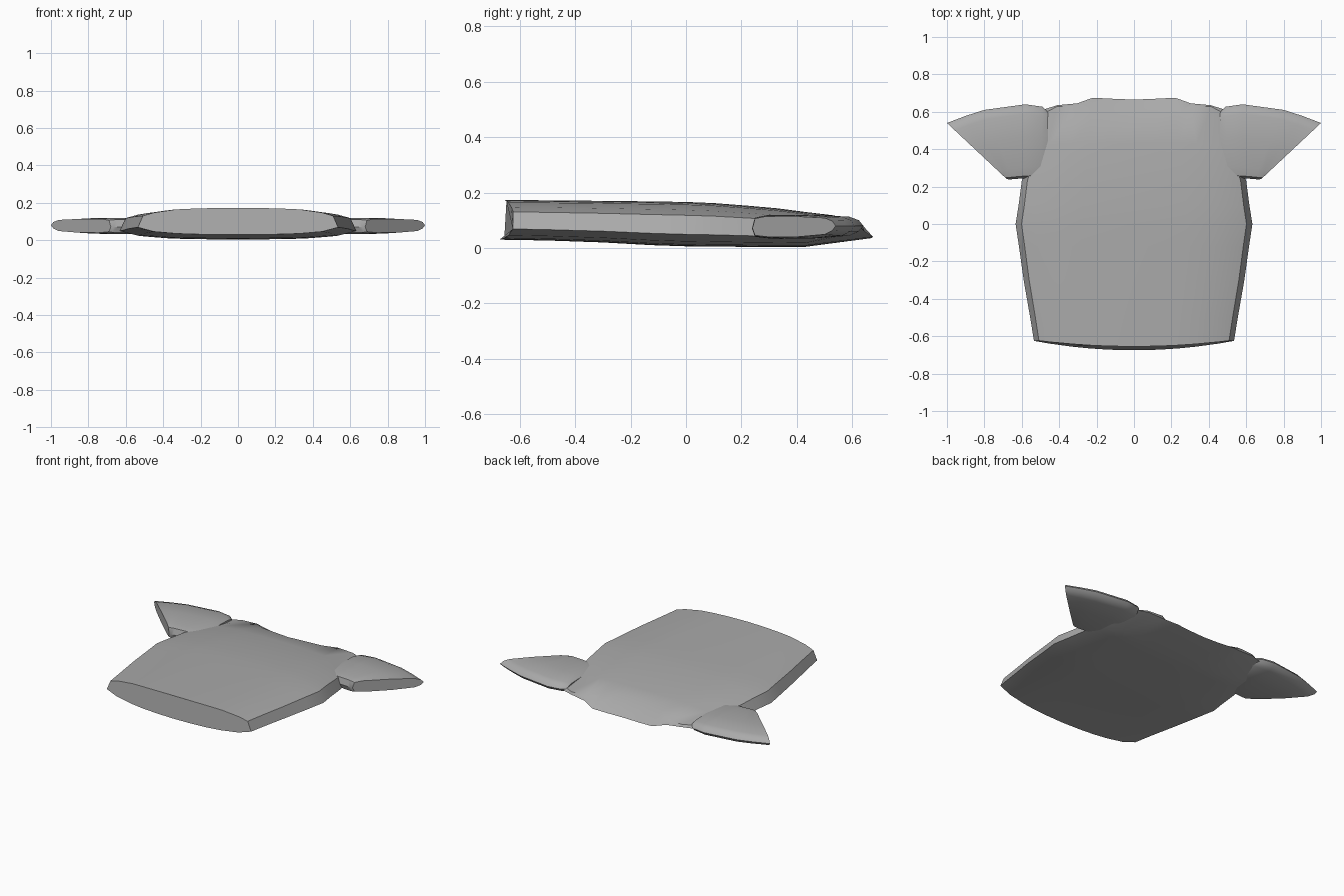
import bpy, bmesh, math

cube = bpy.data.objects.get("Cube")
if cube:
    bpy.data.objects.remove(cube)

# One plain cloth colour
cloth = bpy.data.materials.new("grey_cloth")
cloth.use_nodes = True
GREY = (0.4, 0.4, 0.4, 1)
cloth.diffuse_color = GREY
cloth.node_tree.nodes["Principled BSDF"].inputs["Base Color"].default_value = GREY


def loft(name, rings, bridge_end):
    """Skin closed rings; close the first with an n-gon and the last with an n-gon or strips."""
    bm = bmesh.new()
    loops = [[bm.verts.new(p) for p in ring] for ring in rings]
    n = len(loops[0])
    for a, b in zip(loops, loops[1:]):
        for i in range(n):
            j = (i + 1) % n
            bm.faces.new((a[i], a[j], b[j], b[i]))
    bm.faces.new(loops[0])
    last = loops[-1]
    if bridge_end:
        # Strips joining the upper half of the ring to the lower half
        h = n // 2
        for i in range(h):
            if i in (0, h - 1):
                continue
            bm.faces.new((last[i], last[i + 1], last[n - 2 - i], last[n - 1 - i]))
        bm.faces.new((last[0], last[1], last[n - 2], last[n - 1]))
    else:
        bm.faces.new(last)
    bmesh.ops.recalc_face_normals(bm, faces=bm.faces)
    mesh = bpy.data.meshes.new(name)
    bm.to_mesh(mesh)
    bm.free()
    mesh.materials.append(cloth)
    obj = bpy.data.objects.new(name, mesh)
    bpy.context.collection.objects.link(obj)
    bpy.ops.object.select_all(action='DESELECT')
    obj.select_set(True)
    bpy.context.view_layer.objects.active = obj
    bpy.ops.object.shade_smooth_by_angle(angle=math.radians(35))
    return obj


# Half cross-section of the torso: share of width, share of height
UPPER = [(0, 1), (.25, .99), (.45, .97), (.62, .94), (.84, .82), (.95, .7)]
LOWER = [(1, .27), (.84, .11), (.62, .04), (.45, .015), (.25, .005), (0, 0)]


def section(width, top, bottom, upper_y, lower_y):
    """Mirror the half section into a closed ring: upper row left to right, lower row back."""
    up = [(f * width, y, bottom + h * (top - bottom)) for (f, h), y in zip(UPPER, upper_y)]
    low = [(f * width, y, bottom + h * (top - bottom)) for (f, h), y in zip(LOWER, lower_y)]

    def flip(p):
        return (-p[0], p[1], p[2])
    return [flip(p) for p in up[:0:-1]] + up + low + [flip(p) for p in low[-2::-1]]


# Torso, from the bowed hem up to the neckline and shoulders
hem_up = [-.655 + .035 * f * f for f, h in UPPER]
hem_low = [-.675 + .05 * f * f for f, h in LOWER]
rings = [section(.535, .173, .03, hem_up, hem_low)]
for y, width, top, bottom in [(-.5, .555, .172, .027), (-.3, .59, .17, .02),
                              (-.12, .615, .168, .01), (0, .633, .166, .006),
                              (.1, .617, .162, .005), (.23, .6, .152, .004),
                              (.33, .57, .143, .004), (.43, .54, .13, .004)]:
    rings.append(section(width, top, bottom, [y] * 6, [y] * 6))
neck = section(.49, .12, .03,
               [.53, .548, .572, .632, .628, .6],
               [.61, .635, .645, .675, .67, .665])
# Shoulder seams meet between the two sheets, the collar stays open
heights = {0: .118, .25: .114, .45: .105, .62: .088, .84: .085, .95: .085}
low_heights = {0: .035, .25: .036, .45: .04, .62: .06, .84: .07, 1: .07}
neck = [(x, y, (heights if i < 11 else low_heights)[round(abs(x) / .49, 2)])
        for i, (x, y, z) in enumerate(neck)]
rings.append(neck)


def close_halves(name, rings):
    """Pad each ring so both halves hold the same number of points."""
    return loft(name, rings, True)


close_halves("shirt_body", rings)

# Sleeve section: share from shoulder edge to underarm, height above the middle
SLEEVE = [(0, 0), (.04, .02), (.13, .033), (.45, .039), (.85, .039), (.97, .03),
          (1, -.01), (.97, -.04), (.8, -.047), (.45, -.046), (.13, -.036), (.04, -.02)]
# Shoulder point, underarm point, thickness
SPANS = [((.46, .60), (.46, .27), .6), ((.49, .627), (.5, .25), .9),
         ((.58, .64), (.58, .245), 1), ((.8, .61), (.645, .24), 1),
         ((.9, .578), (.665, .238), .95), ((1, .54), (.68, .24), .86)]

for side, label in ((1, "left"), (-1, "right")):
    sleeve = []
    for (px, py), (qx, qy), thick in SPANS:
        sleeve.append([(side * (px + t * (qx - px)), py + t * (qy - py), .08 + thick * h)
                       for t, h in SLEEVE])
    loft(label + "_sleeve", sleeve, False)
